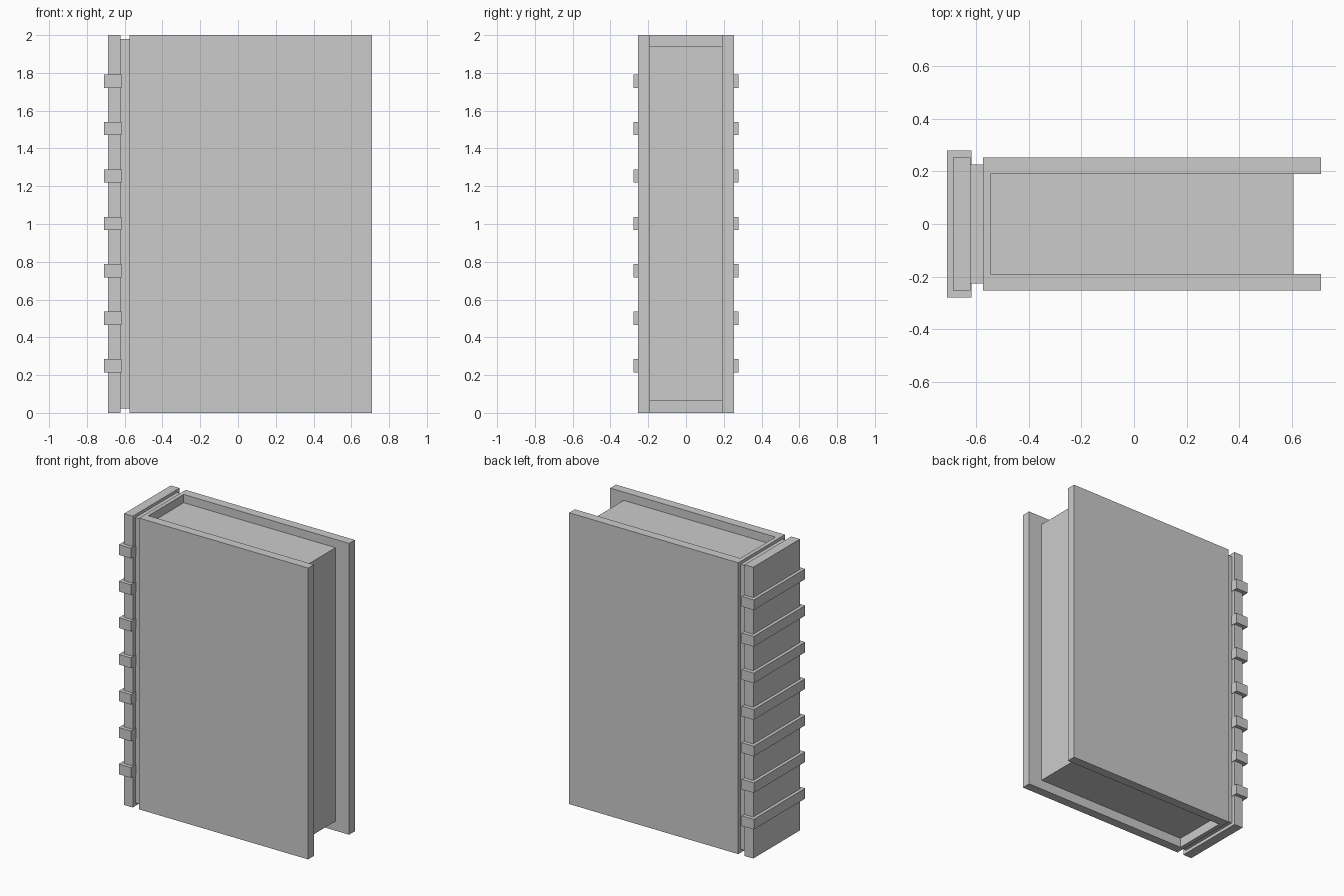
import bpy, bmesh

if "Cube" in bpy.data.objects:
    bpy.data.objects.remove(bpy.data.objects["Cube"])


def add_object(name, bm):
    bmesh.ops.recalc_face_normals(bm, faces=bm.faces)
    mesh = bpy.data.meshes.new(name)
    bm.to_mesh(mesh)
    bm.free()
    obj = bpy.data.objects.new(name, mesh)
    bpy.context.collection.objects.link(obj)
    return obj


def extrude_profile(name, points, z0, z1):
    """Extrude a flat xy outline from z0 up to z1."""
    bm = bmesh.new()
    face = bm.faces.new([bm.verts.new((x, y, z0)) for x, y in points])
    top = bmesh.ops.extrude_face_region(bm, geom=[face], use_keep_orig=True)
    verts = [g for g in top["geom"] if isinstance(g, bmesh.types.BMVert)]
    bmesh.ops.translate(bm, verts=verts, vec=(0, 0, z1 - z0))
    return add_object(name, bm)


def block(name, x0, x1, half_y, z0, z1):
    outline = [(x0, -half_y), (x1, -half_y), (x1, half_y), (x0, half_y)]
    return extrude_profile(name, outline, z0, z1)


# U-shaped cover: two boards joined by a thin wall at the spine side
cover_back, cover_front = -0.574, 0.71
outer, inner = 0.253, 0.191
extrude_profile("cover", [
    (cover_back, -outer), (cover_front, -outer), (cover_front, -inner),
    (-0.546, -inner), (-0.546, inner), (cover_front, inner),
    (cover_front, outer), (cover_back, outer)], 0, 2)

# Page block, recessed on three sides
block("pages", -0.546, 0.607, inner, 0.065, 1.943)

# Hinge strip between cover and spine
block("hinge", -0.622, cover_back, 0.226, 0.022, 1.98)

# Spine board
block("spine", -0.688, -0.622, outer, 0, 2)

# Raised bands wrapped around the spine
for i in range(7):
    z = 0.25 + 0.251 * i
    block(f"spine_band_{i + 1}", -0.71, -0.618, 0.279, z - 0.035, z + 0.035)
